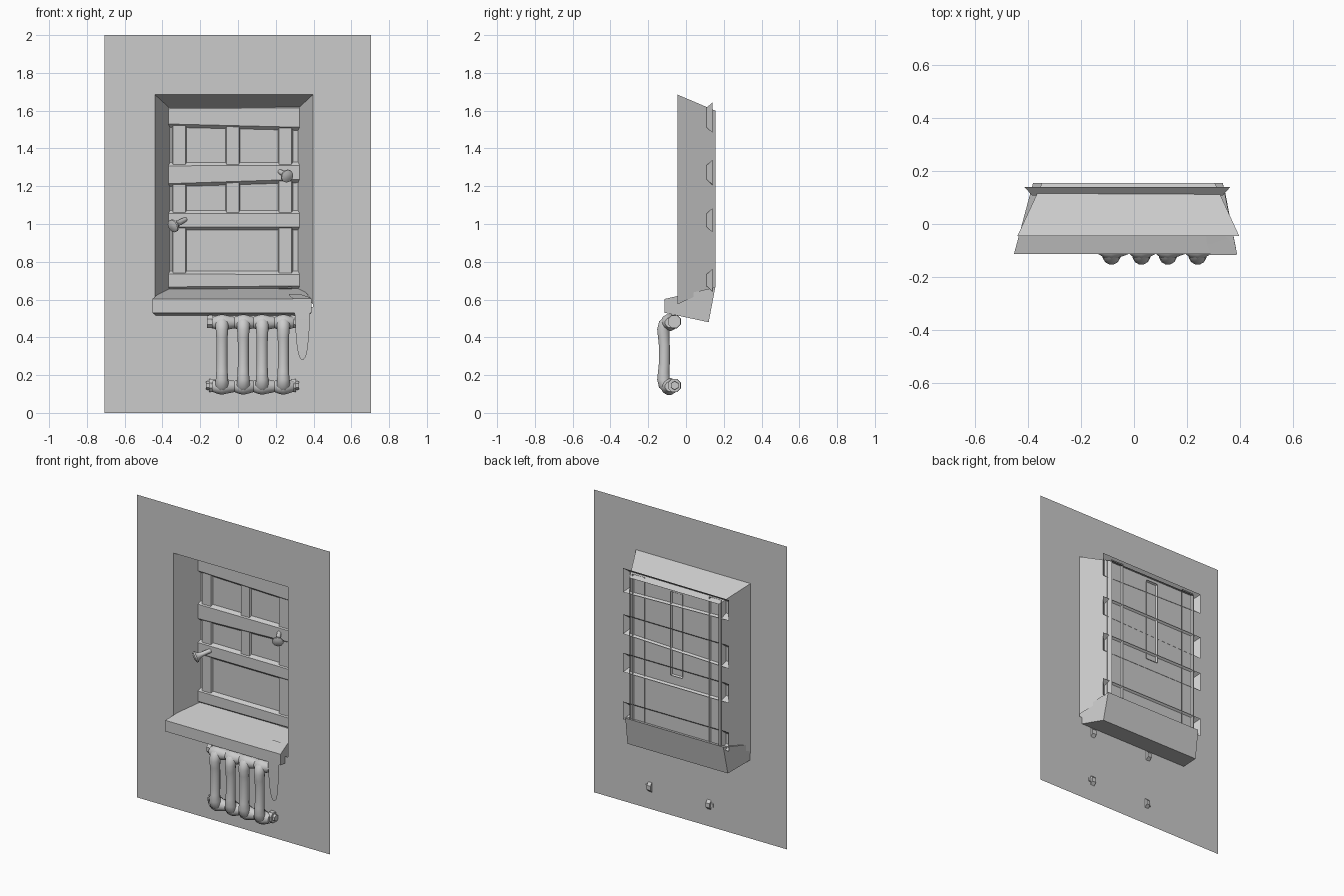
import bpy, bmesh, math
from mathutils import Vector

if "Cube" in bpy.data.objects:
    bpy.data.objects.remove(bpy.data.objects["Cube"])


def make(name, verts, faces, smooth=False, recalc=True):
    me = bpy.data.meshes.new(name)
    me.from_pydata(verts, [], faces)
    bm = bmesh.new()
    bm.from_mesh(me)
    if recalc:
        bmesh.ops.recalc_face_normals(bm, faces=bm.faces)
    bm.to_mesh(me)
    bm.free()
    ob = bpy.data.objects.new(name, me)
    bpy.context.collection.objects.link(ob)
    if smooth:
        bpy.context.view_layer.objects.active = ob
        ob.select_set(True)
        bpy.ops.object.shade_smooth_by_angle(angle=math.radians(40))
        ob.select_set(False)
    return ob


def rect(x0, x1, z0, z1, y):
    return [(x0, y, z0), (x1, y, z0), (x1, y, z1), (x0, y, z1)]


def ring(a=0, b=4, n=4):
    return [(a + i, a + (i + 1) % n, b + (i + 1) % n, b + i) for i in range(n)]


def tube(name, pts, radii, side, n=12, smooth=True):
    """Round sweep along a planar path, with a radius at each point."""
    pts = [Vector(p) for p in pts]
    side = Vector(side)
    verts, faces = [], []
    for i, p in enumerate(pts):
        t = (pts[min(i + 1, len(pts) - 1)] - pts[max(i - 1, 0)]).normalized()
        u = t.cross(side).normalized()
        v = t.cross(u).normalized()
        for k in range(n):
            a = 2 * math.pi * (k + 0.5) / n
            verts.append(p + radii[i] * (math.cos(a) * u + math.sin(a) * v))
    for i in range(len(pts) - 1):
        faces += ring(i * n, (i + 1) * n, n)
    faces += [tuple(range(n)), tuple(range((len(pts) - 1) * n, len(pts) * n))]
    return make(name, verts, faces, smooth)


WALL_Y = -0.045

# wall panel with the window opening
make("wall", rect(-0.707, 0.705, 0, 2, WALL_Y) + rect(-0.44, 0.397, 0.56, 1.685, WALL_Y), ring())

# splayed reveals: left, top, right
reveal = [(x, y, z) for x, y, z in (
    (-0.44, WALL_Y, 0.575), (-0.44, WALL_Y, 1.685), (0.397, WALL_Y, 1.685), (0.397, WALL_Y, 0.575),
    (-0.347, 0.155, 0.665), (-0.347, 0.155, 1.6), (0.305, 0.155, 1.6), (0.305, 0.155, 0.665))]
make("window_reveal", reveal, [(i, i + 1, i + 5, i + 4) for i in range(3)])

# window sill, a tapered block
sill = [(-0.453, -0.113, 0.53), (0.389, -0.113, 0.53), (0.389, -0.113, 0.603), (-0.453, -0.113, 0.603),
        (-0.39, 0.12, 0.48), (0.344, 0.12, 0.48), (0.335, 0.155, 0.665), (-0.381, 0.155, 0.665)]
make("window_sill", sill, ring() + [(0, 1, 2, 3), (4, 5, 6, 7)])

# glass pane
make("glass", rect(-0.36, 0.32, 0.65, 1.61, 0.127), [(0, 1, 2, 3)])


def bar(name, xl, xr, zl, zr, y, back=0.139, grow=0.028):
    """Open-backed bevelled bar: zl, zr are (bottom, top) at each end."""
    f = [(xl, y, zl[0]), (xr, y, zr[0]), (xr, y, zr[1]), (xl, y, zl[1])]
    g = grow
    b = [(xl - g, back, zl[0] - g), (xr + g, back, zr[0] - g),
         (xr + g, back, zr[1] + g), (xl - g, back, zl[1] + g)]
    make(name, f + b, [(0, 1, 2, 3)] + ring())


# horizontal boards, slightly crooked
for i, (zl, zr) in enumerate((((1.53, 1.61), (1.512, 1.615)),
                              ((1.213, 1.308), (1.237, 1.31)),
                              ((0.985, 1.055), (0.985, 1.055)),
                              ((0.667, 0.735), (0.672, 0.733)))):
    bar("rail_%d" % (i + 1), -0.385, 0.335, zl, zr, 0.108)

# upright posts
for name, x0, x1, z0, z1 in (("left_post", -0.343, -0.278, 0.66, 1.61),
                             ("right_post", 0.218, 0.284, 0.66, 1.61),
                             ("middle_post", -0.06, 0.004, 1.04, 1.57)):
    bar(name, x0, x1, (z0, z1), (z0, z1), 0.115, grow=0.012)

# mushroom-shaped handles
for name, a, b in (("left_handle", (-0.278, 0.115, 1.025), (-0.352, 0.04, 0.985)),
                   ("right_handle", (0.222, 0.115, 1.278), (0.265, 0.035, 1.25))):
    a, b = Vector(a), Vector(b)
    tube(name, [a.lerp(b, t) for t in (0, 0.5, 0.72, 0.84, 0.92, 1)],
         [0.013, 0.015, 0.021, 0.036, 0.035, 0.016], (0, 0, 1), 10)

# radiator columns: C-shaped tubes swelling into the headers
COLS = (-0.085, 0.028, 0.128, 0.24)
for i, x in enumerate(COLS):
    half = [(-0.075, 0.482, 0.036), (-0.095, 0.48, 0.037), (-0.113, 0.466, 0.036),
            (-0.12, 0.44, 0.034), (-0.118, 0.40, 0.031), (-0.115, 0.36, 0.03)]
    path = half + [(y, 0.618 - z, r) for y, z, r in reversed(half)]
    tube("radiator_column_%d" % (i + 1), [(x, y, z) for y, z, r in path],
         [r for y, z, r in path], (1, 0, 0))

# radiator headers with a bulge at every column, plus end caps
for name, z, e0, e1 in (("top", 0.478, -0.155, 0.297), ("bottom", 0.14, -0.145, 0.3)):
    prof = [(-0.135, 0.03)]
    for x in COLS:
        prof += [(x - 0.046, 0.033), (x - 0.022, 0.043), (x, 0.049), (x + 0.022, 0.043)]
    prof += [(0.287, 0.033), (0.296, 0.03)]
    tube("radiator_%s_header" % name, [(x, -0.089 if r > 0.04 else -0.083, z) for x, r in prof],
         [r * 0.93 for x, r in prof], (0, 0, 1))
    for s, x in ((-1, e0), (1, e1)):
        tube("radiator_%s_cap_%s" % (name, "left" if s < 0 else "right"),
             [(x - s * 0.02, -0.062, z + 0.005), (x + s * 0.008, -0.062, z + 0.005)],
             [0.038, 0.036], (0, 0, 1), 8)
        if name == "bottom":
            tube("radiator_plug_" + ("left" if s < 0 else "right"),
                 [(x, -0.06, z + 0.005), (x + s * 0.024, -0.06, z + 0.005)],
                 [0.024, 0.022], (0, 0, 1), 6, False)

# thin drip running off the sill
rows = [(-0.02, 0.63, 0.27, 0.325), (-0.07, 0.617, 0.275, 0.365), (-0.117, 0.606, 0.29, 0.388),
        (-0.117, 0.53, 0.3, 0.382), (-0.115, 0.43, 0.305, 0.377), (-0.113, 0.34, 0.313, 0.369),
        (-0.112, 0.30, 0.323, 0.36), (-0.111, 0.282, 0.335, 0.347)]
verts = [(x, y, z) for y, z, l, r in rows for x in (l, r)]
make("drip", verts, [(2 * i, 2 * i + 1, 2 * i + 3, 2 * i + 2) for i in range(len(rows) - 1)], True)
